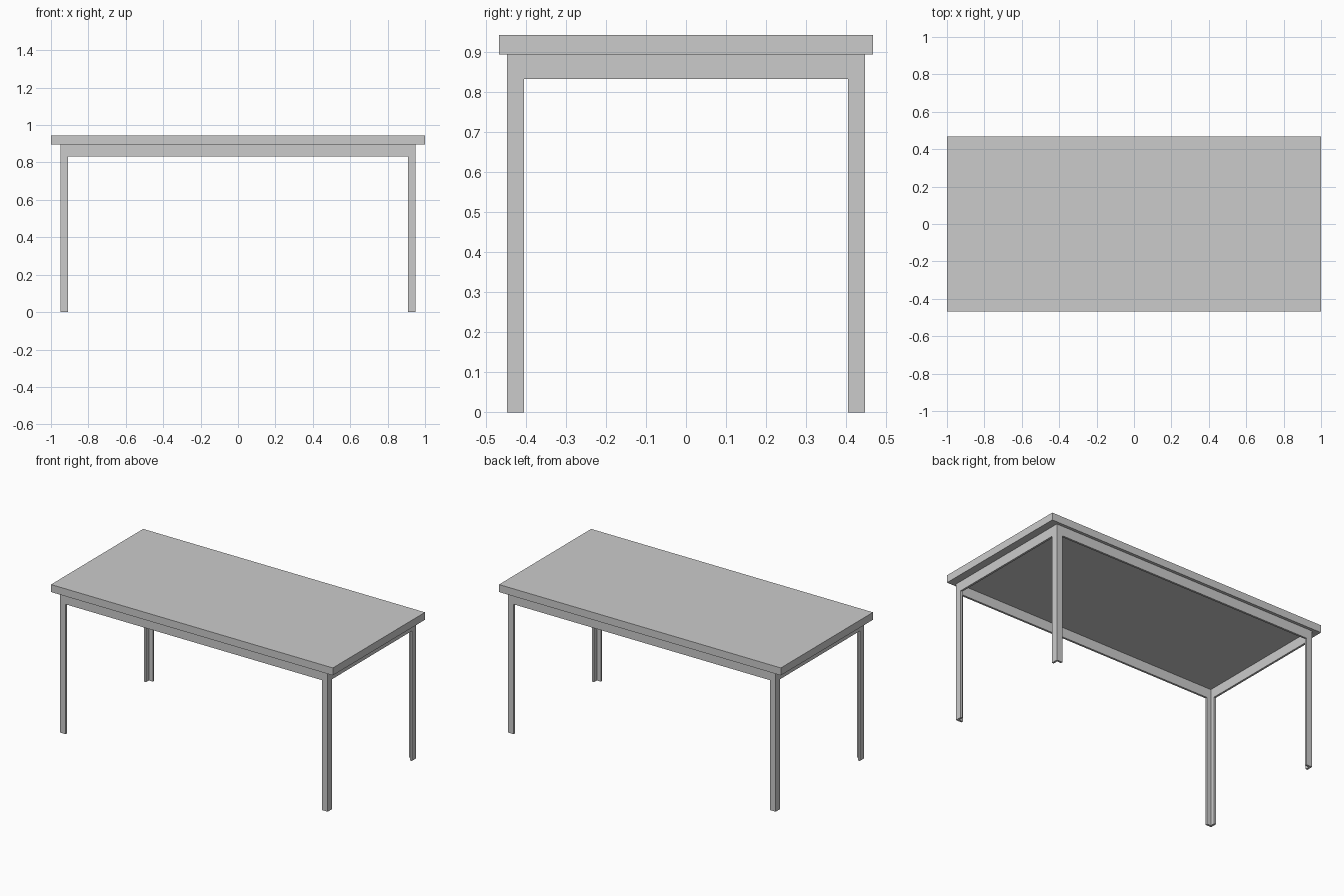
import bpy, bmesh

if "Cube" in bpy.data.objects:
    bpy.data.objects.remove(bpy.data.objects["Cube"])

X, Y = 0.95, 0.448            # outer half sizes of the frame
LEG_X, LEG_Y = 0.041, 0.043   # widths of the angle-iron leg flanges
T = 0.013                     # sheet thickness
Z_APRON, Z_FRAME, Z_TOP = 0.833, 0.895, 0.943


def box(name, lo, hi):
    bm = bmesh.new()
    bmesh.ops.create_cube(bm, size=1)
    for v in bm.verts:
        for i in range(3):
            v.co[i] = lo[i] if v.co[i] < 0 else hi[i]
    finish(name, bm)


def prism(name, outline, z0, z1):
    bm = bmesh.new()
    face = bm.faces.new([bm.verts.new((x, y, z0)) for x, y in outline])
    top = bmesh.ops.extrude_face_region(bm, geom=[face])["geom"]
    verts = [g for g in top if isinstance(g, bmesh.types.BMVert)]
    bmesh.ops.translate(bm, verts=verts, vec=(0, 0, z1 - z0))
    finish(name, bm)


def finish(name, bm):
    bmesh.ops.recalc_face_normals(bm, faces=bm.faces)
    mesh = bpy.data.meshes.new(name)
    bm.to_mesh(mesh)
    bm.free()
    bpy.context.collection.objects.link(bpy.data.objects.new(name, mesh))


# Table top
box("table_top", (-1, -0.467, Z_FRAME), (1, 0.467, Z_TOP))

# Four L-section legs, open towards the inside
for sx, side in ((-1, "left"), (1, "right")):
    for sy, end in ((-1, "front"), (1, "back")):
        outline = [(X, Y), (X - LEG_X, Y), (X - LEG_X, Y - T),
                   (X - T, Y - T), (X - T, Y - LEG_Y), (X, Y - LEG_Y)]
        prism(f"{end}_{side}_leg", [(sx * x, sy * y) for x, y in outline], 0, Z_FRAME)

# Thin aprons between the legs
ax, ay = X - LEG_X, Y - LEG_Y
for s, end in ((-1, "front"), (1, "back")):
    y0, y1 = sorted((s * Y, s * (Y - T)))
    box(f"{end}_apron", (-ax, y0, Z_APRON), (ax, y1, Z_FRAME))
for s, side in ((-1, "left"), (1, "right")):
    x0, x1 = sorted((s * X, s * (X - T)))
    box(f"{side}_apron", (x0, -ay, Z_APRON), (x1, ay, Z_FRAME))
